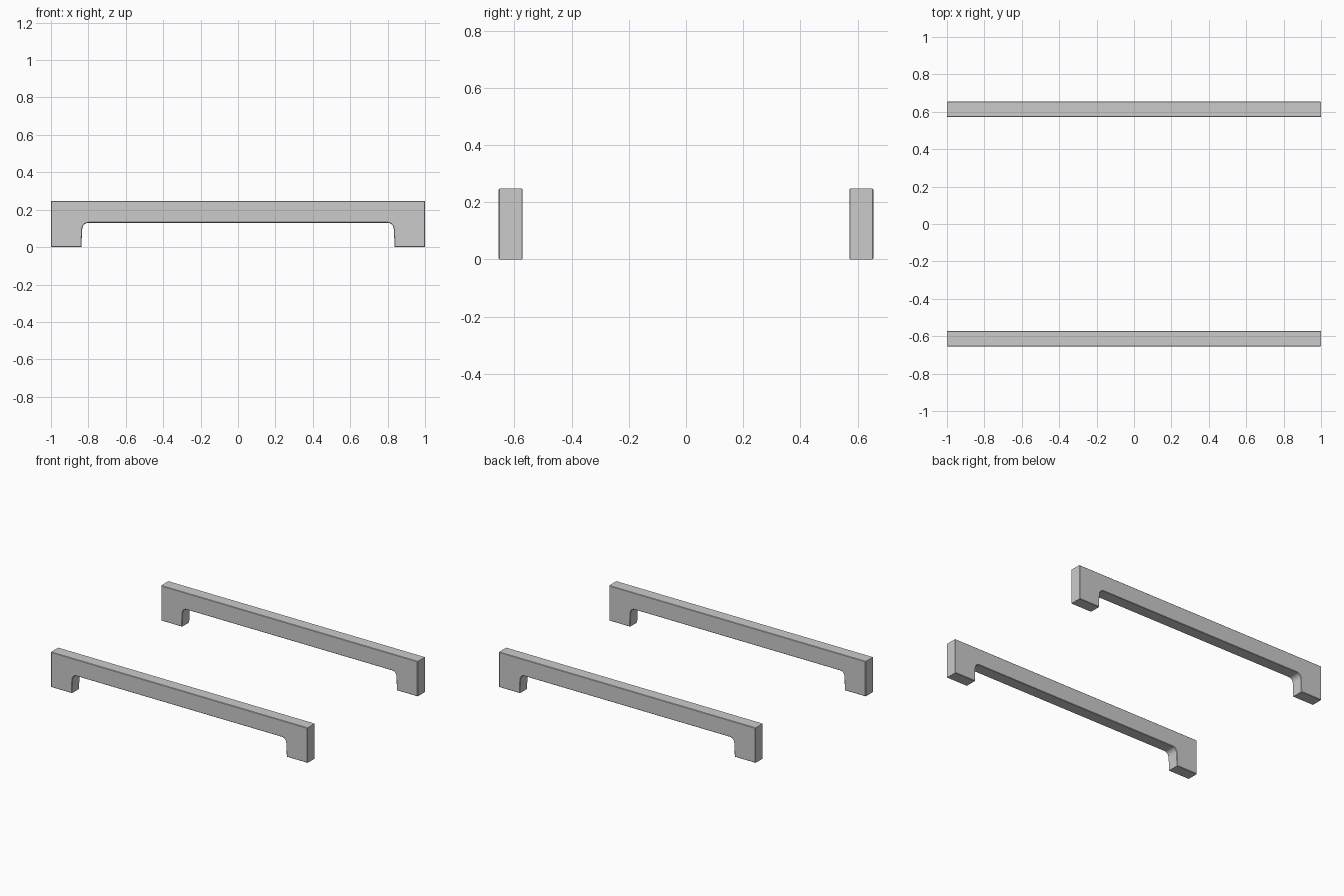
import bpy, bmesh, math

if "Cube" in bpy.data.objects:
    bpy.data.objects.remove(bpy.data.objects["Cube"])

DEPTH, HEIGHT, UNDER = 0.084, 0.247, 0.13
CENTRE_Y = 0.613

# Right half of the arched outline (x, z), from foot to beam underside
half = [(1.0, HEIGHT), (1.0, 0.0), (0.837, 0.0), (0.834, 0.09)]
cx, cz, rx, rz = 0.80, 0.095, 0.033, UNDER - 0.095
for i in range(1, 6):
    a = math.radians(90 * i / 5)
    half.append((cx + rx * math.cos(a), cz + rz * math.sin(a)))
outline = half + [(-x, z) for x, z in reversed(half)]


def make_rail(name, y):
    bm = bmesh.new()
    face = bm.faces.new([bm.verts.new((x, -DEPTH / 2, z)) for x, z in outline])
    ext = bmesh.ops.extrude_face_region(bm, geom=[face], use_keep_orig=True)
    verts = [g for g in ext["geom"] if isinstance(g, bmesh.types.BMVert)]
    bmesh.ops.translate(bm, verts=verts, vec=(0, DEPTH, 0))
    bmesh.ops.recalc_face_normals(bm, faces=bm.faces)
    # Fine chamfer around the front and back faces
    rims = [e for e in bm.edges if abs(e.verts[0].co.y - e.verts[1].co.y) < 1e-6]
    bmesh.ops.bevel(bm, geom=rims, offset=0.003, segments=1, affect='EDGES')
    mesh = bpy.data.meshes.new(name)
    bm.to_mesh(mesh)
    bm.free()
    obj = bpy.data.objects.new(name, mesh)
    obj.location.y = y
    bpy.context.collection.objects.link(obj)
    # Smooth the rounded inner corners only
    bpy.ops.object.select_all(action='DESELECT')
    obj.select_set(True)
    bpy.context.view_layer.objects.active = obj
    bpy.ops.object.shade_smooth_by_angle(angle=math.radians(30))


# Matching pair of rails
make_rail("front_rail", -CENTRE_Y)
make_rail("back_rail", CENTRE_Y)
